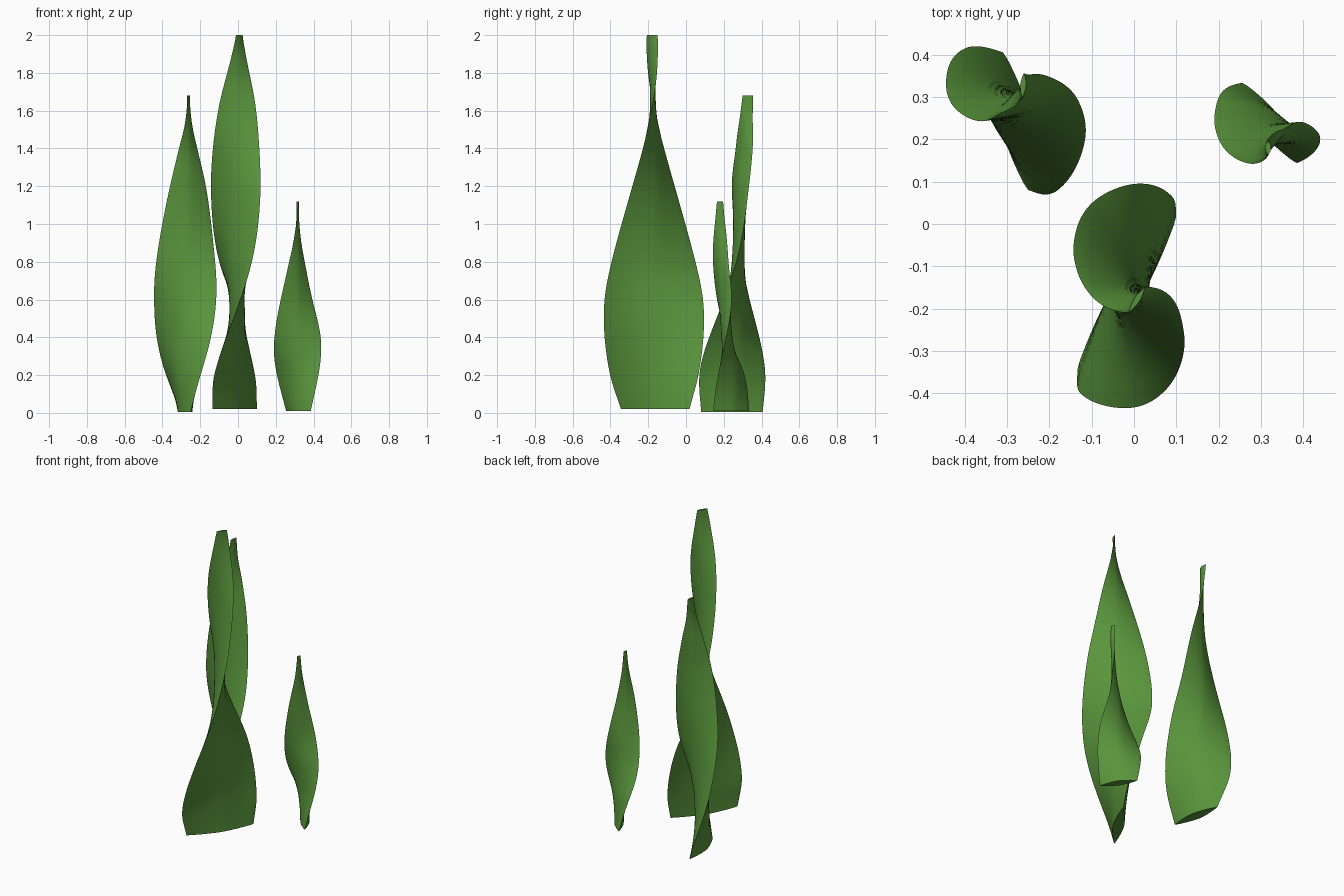
import bpy, bmesh, math

if "Cube" in bpy.data.objects:
    bpy.data.objects.remove(bpy.data.objects["Cube"])

green = bpy.data.materials.new("leaf_green")
green.diffuse_color = (0.10, 0.30, 0.045, 1)
green.use_nodes = True
green.node_tree.nodes["Principled BSDF"].inputs["Base Color"].default_value = green.diffuse_color


def smooth_keys(keys, z):
    """Cubic interpolation of key rows (z, values...) at height z."""
    n = len(keys)

    def slope(i, c):
        a, b = keys[max(i - 1, 0)], keys[min(i + 1, n - 1)]
        return (b[c] - a[c]) / (b[0] - a[0])

    i = 0
    while i < n - 2 and z > keys[i + 1][0]:
        i += 1
    a, b = keys[i], keys[i + 1]
    h = b[0] - a[0]
    t = (z - a[0]) / h
    out = []
    for c in range(1, len(a)):
        out.append((2*t**3 - 3*t**2 + 1) * a[c] + (t**3 - 2*t**2 + t) * h * slope(i, c)
                   + (3*t**2 - 2*t**3) * b[c] + (t**3 - t**2) * h * slope(i + 1, c))
    return out


def leaf(name, keys, thickness, rows=72, half=10):
    """Twisted lens-section blade; keys = (z, half width, twist degrees, x, y)."""
    bm = bmesh.new()
    z0, z1 = keys[0][0], keys[-1][0]
    widest = max(k[1] for k in keys)
    rings = []
    for r in range(rows + 1):
        z = z0 + (z1 - z0) * r / rows
        w, deg, cx, cy = smooth_keys(keys, z)
        a = math.radians(deg)
        depth = max(thickness * w / widest, 0.006)
        ring = []
        for k in range(4 * half):
            # walk out along one face and back along the other
            side = 1 if k < 2 * half else -1
            s = side * (1 - (k % (2 * half)) / half)
            d = side * (depth * (1 - abs(s) ** 1.6) + 0.001)
            ring.append(bm.verts.new((cx + s * w * math.cos(a) - d * math.sin(a),
                                      cy + s * w * math.sin(a) + d * math.cos(a), z)))
        rings.append(ring)
    n = 4 * half
    for lo, hi in zip(rings, rings[1:]):
        for k in range(n):
            bm.faces.new((lo[k], lo[(k + 1) % n], hi[(k + 1) % n], hi[k]))
    bm.faces.new(rings[0][::-1])
    bm.faces.new(rings[-1])
    bmesh.ops.recalc_face_normals(bm, faces=bm.faces)
    me = bpy.data.meshes.new(name)
    bm.to_mesh(me)
    bm.free()
    me.materials.append(green)
    ob = bpy.data.objects.new(name, me)
    bpy.context.collection.objects.link(ob)
    bpy.ops.object.select_all(action='DESELECT')
    ob.select_set(True)
    bpy.context.view_layer.objects.active = ob
    bpy.ops.object.shade_smooth_by_angle(angle=math.radians(22))


# tall front leaf
leaf("tall_leaf", [
    (0.02, 0.216, 57, -0.017, -0.163), (0.20, 0.257, 65, -0.018, -0.168),
    (0.53, 0.265, 88, -0.005, -0.170), (0.80, 0.238, 111, -0.013, -0.172),
    (1.17, 0.178, 137, -0.012, -0.172), (1.40, 0.135, 155, -0.010, -0.172),
    (1.65, 0.092, 180, -0.003, -0.175), (1.85, 0.054, 209, 0.003, -0.178),
    (2.00, 0.033, 238, 0.007, -0.179)], 0.04)

# middle leaf, back left
leaf("middle_leaf", [
    (0.005, 0.165, 100, -0.280, 0.243), (0.25, 0.200, 122, -0.290, 0.247),
    (0.60, 0.178, 157, -0.280, 0.268), (0.85, 0.150, 180, -0.276, 0.278),
    (1.20, 0.105, 205, -0.265, 0.288), (1.40, 0.066, 222, -0.264, 0.308),
    (1.55, 0.038, 246, -0.262, 0.318), (1.68, 0.028, 266, -0.262, 0.328)], 0.042)

# short leaf, back right
leaf("short_leaf", [
    (0.01, 0.115, 124, 0.320, 0.239), (0.20, 0.130, 147, 0.316, 0.240),
    (0.33, 0.128, 167, 0.315, 0.225), (0.42, 0.120, 180, 0.315, 0.215),
    (0.60, 0.092, 204, 0.310, 0.203), (0.80, 0.058, 224, 0.312, 0.184),
    (1.00, 0.028, 255, 0.316, 0.180), (1.12, 0.016, 270, 0.317, 0.180)], 0.03)
